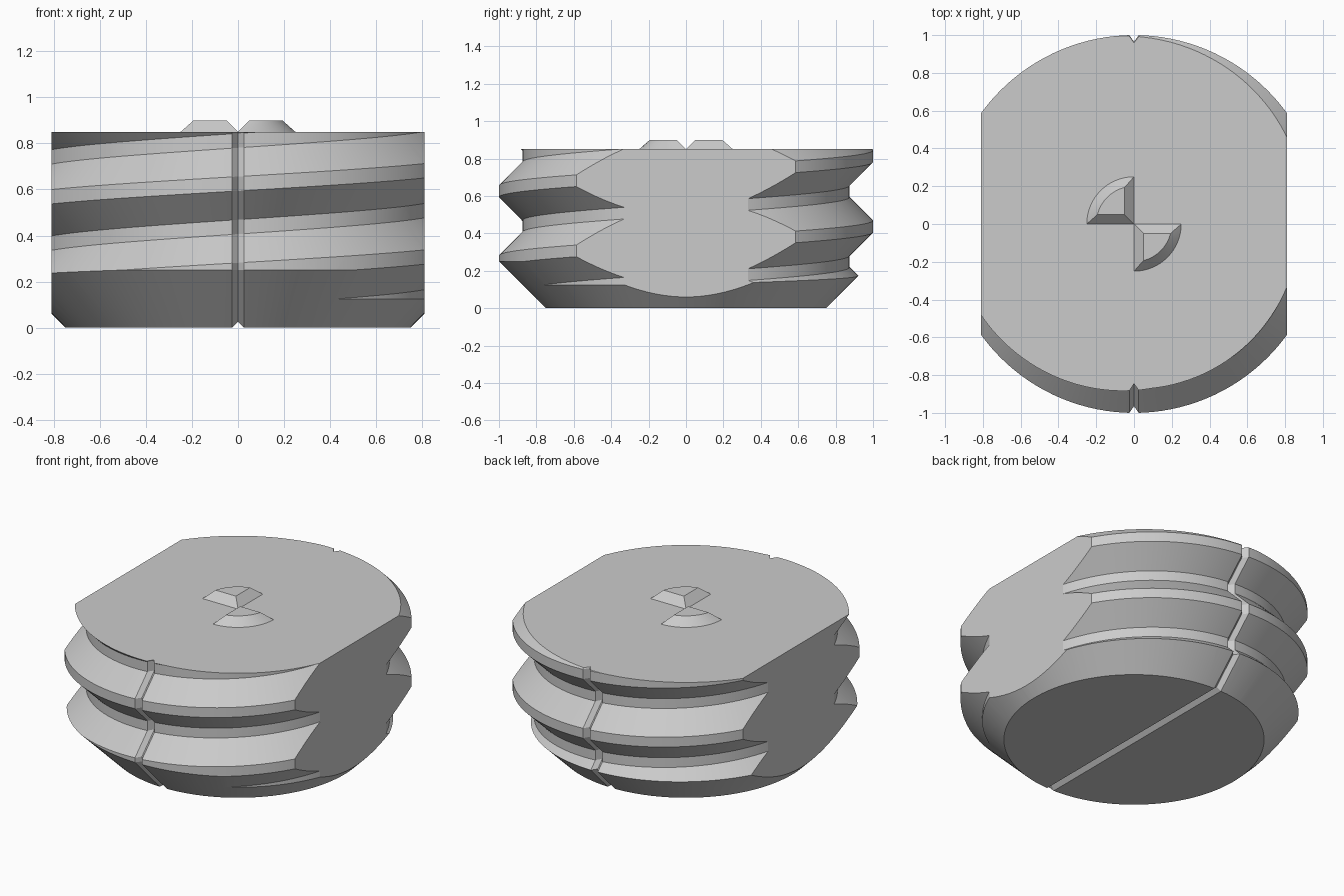
import bpy, bmesh
from math import radians, degrees, sin, cos, pi, copysign

if "Cube" in bpy.data.objects:
    bpy.data.objects.remove(bpy.data.objects["Cube"])

PITCH, TOP, FLAT = 0.375, 0.85, 0.81
GROOVE_W, GROOVE_D = 0.025, 0.035

grey = bpy.data.materials.new("light grey")
grey.diffuse_color = (0.6, 0.6, 0.6, 1)
grey.use_nodes = True
grey.node_tree.nodes["Principled BSDF"].inputs["Base Color"].default_value = grey.diffuse_color


def make(name, bm):
    bmesh.ops.recalc_face_normals(bm, faces=bm.faces[:])
    me = bpy.data.meshes.new(name)
    bm.to_mesh(me)
    bm.free()
    me.materials.append(grey)
    ob = bpy.data.objects.new(name, me)
    bpy.context.collection.objects.link(ob)
    return ob


def activate(ob):
    bpy.ops.object.select_all(action='DESELECT')
    ob.select_set(True)
    bpy.context.view_layer.objects.active = ob


def intersect(ob, cutter):
    activate(ob)
    m = ob.modifiers.new("cut", 'BOOLEAN')
    m.object, m.operation, m.solver = cutter, 'INTERSECT', 'EXACT'
    bpy.ops.object.modifier_apply(modifier=m.name)
    bpy.data.objects.remove(cutter)


# Angles around the axis, with extra columns beside the front and back grooves
half = degrees(GROOVE_W)
angles = [-180 + 360 * i / 128 for i in range(128)]
angles = sorted(angles + [a + s * half for a in (-90, 90) for s in (-1, 1)])


def point(a, r, z):
    off = abs(abs(a) - 90)
    if off < 1e-6:                   # centre line of a V groove
        r -= GROOVE_D
    x, y = r * cos(radians(a)), r * sin(radians(a))
    if 1e-6 < off < half + 1e-3:     # groove edges keep a constant width
        x = copysign(GROOVE_W, x)
        y = copysign((r * r - x * x) ** 0.5, y)
    return (x, y, z)


# Helical thread: crest and root flats joined by 45 degree flanks
PROFILE = [(-0.03125, 1.0), (0.03125, 1.0), (0.15625, 0.875), (0.21875, 0.875)]
bm = bmesh.new()
cols = []
for a in angles:
    mid = 0.625 + PITCH * (a + 90) / 360
    cols.append([bm.verts.new(point(a, r, mid + PITCH * k + dz))
                 for k in range(-3, 3) for dz, r in PROFILE])
for i, c in enumerate(cols):
    last = i == len(cols) - 1
    n = cols[0][4:] if last else cols[i + 1]
    for j in range(len(n) - 1):
        bm.faces.new((c[j], n[j], n[j + 1], c[j + 1]))
# Close both ends with fans, outside the part that is kept
low, high = bm.verts.new((0, 0, -0.5)), bm.verts.new((0, 0, 1.5))
for e in [e for e in bm.edges if e.is_boundary]:
    u, v = e.verts
    bm.faces.new((u, v, low if u.co.z < 0.4 else high))
body = make("threaded_plug", bm)

# Conical envelope: trims the top and chamfers the bottom
bm = bmesh.new()
bottom = [bm.verts.new(point(a, 0.65, -0.1)) for a in angles]
upper = [bm.verts.new(point(a, 0.75 + TOP, TOP)) for a in angles]
for i in range(len(angles)):
    j = (i + 1) % len(angles)
    bm.faces.new((bottom[i], bottom[j], upper[j], upper[i]))
bm.faces.new(bottom)
bm.faces.new(upper)
intersect(body, make("envelope", bm))

# Two flat sides and a bottom face with a V groove across it
outline = [(-FLAT, 0), (-GROOVE_W, 0), (0, 0.025), (GROOVE_W, 0),
           (FLAT, 0), (FLAT, 2), (-FLAT, 2)]
bm = bmesh.new()
ends = [[bm.verts.new((x, y, z)) for x, z in outline] for y in (-2, 2)]
bm.faces.new(ends[0])
bm.faces.new(ends[1])
for i in range(len(outline)):
    j = (i + 1) % len(outline)
    bm.faces.new((ends[0][i], ends[0][j], ends[1][j], ends[1][i]))
intersect(body, make("side_trim", bm))

# Opposed quarter-round drive lugs with sloped sides
bm = bmesh.new()
for turn in (pi / 2, -pi / 2):
    N = 16
    base, lid = [(0, 0)], [(0.05, 0.05)]
    edge = 0.253                      # angle where the lid arc meets its inset
    for i in range(N + 1):
        t = pi / 2 * i / N
        s = edge + (pi / 2 - 2 * edge) * i / N
        base.append((0.25 * cos(t), 0.25 * sin(t)))
        lid.append((0.2 * cos(s), 0.2 * sin(s)))
    rings = [[bm.verts.new((x * cos(turn) - y * sin(turn),
                            x * sin(turn) + y * cos(turn), z)) for x, y in pts]
             for pts, z in ((base, TOP), (lid, TOP + 0.05))]
    n = len(base)
    for i in range(n):
        j = (i + 1) % n
        bm.faces.new((rings[0][i], rings[0][j], rings[1][j], rings[1][i]))
    bm.faces.new(rings[1])
    bm.faces.new(rings[0][::-1])
lugs = make("drive_lugs", bm)

for ob in (body, lugs):
    activate(ob)
    bpy.ops.object.shade_smooth_by_angle(angle=radians(15))
